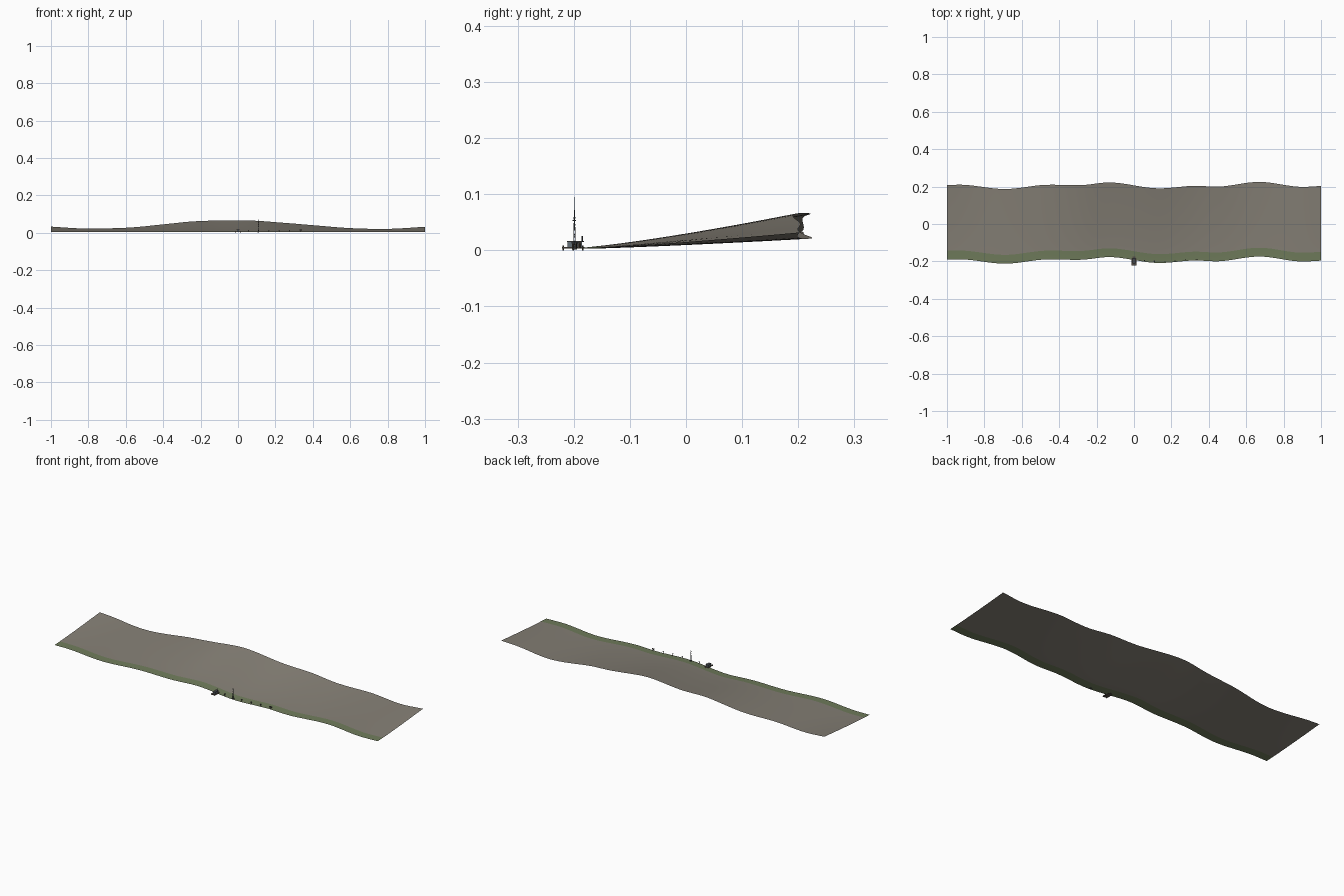
import bpy
import bmesh
from math import cos, sin, pi
from mathutils import Vector

cube = bpy.data.objects.get("Cube")
if cube:
    bpy.data.objects.remove(cube, do_unlink=True)


def material(name, r, g, b):
    m = bpy.data.materials.new(name)
    m.use_nodes = True
    m.diffuse_color = (r, g, b, 1)
    m.node_tree.nodes["Principled BSDF"].inputs["Base Color"].default_value = (r, g, b, 1)
    return m


EARTH = material("grey earth", 0.235, 0.215, 0.18)
GRASS = material("shore grass", 0.16, 0.20, 0.105)
WOOD = material("dark timber", 0.09, 0.075, 0.06)
METAL = material("dark metal", 0.06, 0.065, 0.07)
HUT = material("blue grey paint", 0.13, 0.16, 0.19)


def finish(name, bm, *mats):
    me = bpy.data.meshes.new(name)
    bm.to_mesh(me)
    bm.free()
    for m in mats:
        me.materials.append(m)
    ob = bpy.data.objects.new(name, me)
    bpy.context.collection.objects.link(ob)
    return ob


def box(name, x, y, z, sx, sy, sz, mat):
    """Box centred on x, y and standing on z."""
    bm = bmesh.new()
    bmesh.ops.create_cube(bm, size=1)
    for v in bm.verts:
        v.co = Vector((x + v.co.x * sx, y + v.co.y * sy, z + (v.co.z + 0.5) * sz))
    return finish(name, bm, mat)


def rod(name, a, b, r, mat, sides=6):
    """Thin cylinder between two points."""
    a, b = Vector(a), Vector(b)
    bm = bmesh.new()
    bmesh.ops.create_cone(bm, cap_ends=True, segments=sides, radius1=r, radius2=r,
                          depth=(b - a).length)
    q = Vector((0, 0, 1)).rotation_difference(b - a)
    for v in bm.verts:
        v.co = q @ v.co + (a + b) / 2
    return finish(name, bm, mat)


def curve_value(pts, x):
    """Smooth interpolation through a few (x, value) points."""
    n = len(pts)
    i = 0
    while i < n - 2 and x > pts[i + 1][0]:
        i += 1

    def slope(k):
        a, b = pts[max(k - 1, 0)], pts[min(k + 1, n - 1)]
        return (b[1] - a[1]) / (b[0] - a[0])

    (x0, y0), (x1, y1) = pts[i], pts[i + 1]
    w = x1 - x0
    t = (x - x0) / w
    s = t * t * (3 - 2 * t)
    return (y0 + (y1 - y0) * s + w * slope(i) * t * (1 - t) ** 2
            - w * slope(i + 1) * t * t * (1 - t))


# Shoreline and ridge of the land strip
SHORE = [(-1, -.19), (-.9, -.19), (-.69, -.212), (-.48, -.19), (-.28, -.191), (-.12, -.177),
         (.12, -.208), (.32, -.195), (.46, -.199), (.67, -.174), (.88, -.2), (1, -.196)]
RIDGE = [(-1, .033), (-.83, .023), (-.68, .024), (-.55, .03), (-.4, .045), (-.22, .062),
         (.05, .066), (.25, .053), (.42, .039), (.6, .025), (.8, .021), (1, .032)]
WIDTH, BAND, EDGE = 0.399, 0.047, 0.003


def ground(x, d):
    """Point on the land at distance d behind the shoreline."""
    h = curve_value(RIDGE, x)
    return Vector((x, curve_value(SHORE, x) + d,
                   EDGE + (h - EDGE) * (d / WIDTH) ** 1.25))


# Land strip, one open sheet with a grassy band along the shore
NX, NY, NB = 100, 16, 3
depths = [BAND * j / NB for j in range(NB)]
depths += [BAND + (WIDTH - BAND) * j / NY for j in range(NY + 1)]
bm = bmesh.new()
rows = [[bm.verts.new(ground(-1 + 2 * i / NX, d)) for i in range(NX + 1)] for d in depths]
for j in range(len(rows) - 1):
    for i in range(NX):
        f = bm.faces.new((rows[j][i], rows[j][i + 1], rows[j + 1][i + 1], rows[j + 1][i]))
        f.material_index = 1 if j < NB else 0
        f.smooth = True
finish("land_strip", bm, EARTH, GRASS)

# Small jetty
box("jetty_deck", 0, -.201, .003, .026, .04, .003, WOOD)
box("jetty_ramp", 0, -.179, .0035, .014, .012, .002, WOOD)
for sx in (-1, 1):
    for k, y in enumerate((-.219, -.201, -.184)):
        rod(f"jetty_pile_{sx}_{k}", (sx * .011, y, 0), (sx * .011, y, .009), .0013, WOOD)

# Cabin on the jetty
box("cabin", 0, -.198, .006, .013, .026, .009, HUT)
box("cabin_roof", 0, -.197, .015, .015, .031, .0018, METAL)
rod("cabin_pole", (0, -.185, .016), (0, -.185, .026), .0012, METAL)

# Lattice mast on the shore
MX, MY, STEP = .109, -.199, .012
box("mast_base", MX, MY, .002, .009, .009, .005, METAL)
corners = [(MX + .0022 * cos(a), MY + .0022 * sin(a)) for a in (pi / 2, pi * 7 / 6, pi * 11 / 6)]
for k in range(3):
    (ax, ay), (bx, by) = corners[k], corners[(k + 1) % 3]
    rod(f"mast_leg_{k}", (ax, ay, .005), (MX, MY, .08), .0005, METAL, 4)
    for s in range(5):
        z = .007 + s * STEP
        t = (z + STEP - .005) / .075
        rod(f"mast_brace_{k}_{s}", (ax, ay, z),
            (bx + (MX - bx) * t, by + (MY - by) * t, z + STEP), .0003, METAL, 4)
rod("mast_tip", (MX, MY, .07), (MX, MY, .095), .0006, METAL)
box("mast_crossarm", MX, MY, .052, .002, .006, .002, METAL)

# Row of shore posts, the last one carrying a small board
for k, x in enumerate((.055, .165, .22, .275, .335)):
    p = ground(x, .006)
    rod(f"shore_post_{k}", p, p + Vector((0, 0, .011)), .0016, WOOD)
    box(f"shore_post_cap_{k}", p.x, p.y, p.z + .009, .005, .004, .003, METAL)
box("shore_board", .335, ground(.335, .006).y, .011, .012, .003, .006, WOOD)
